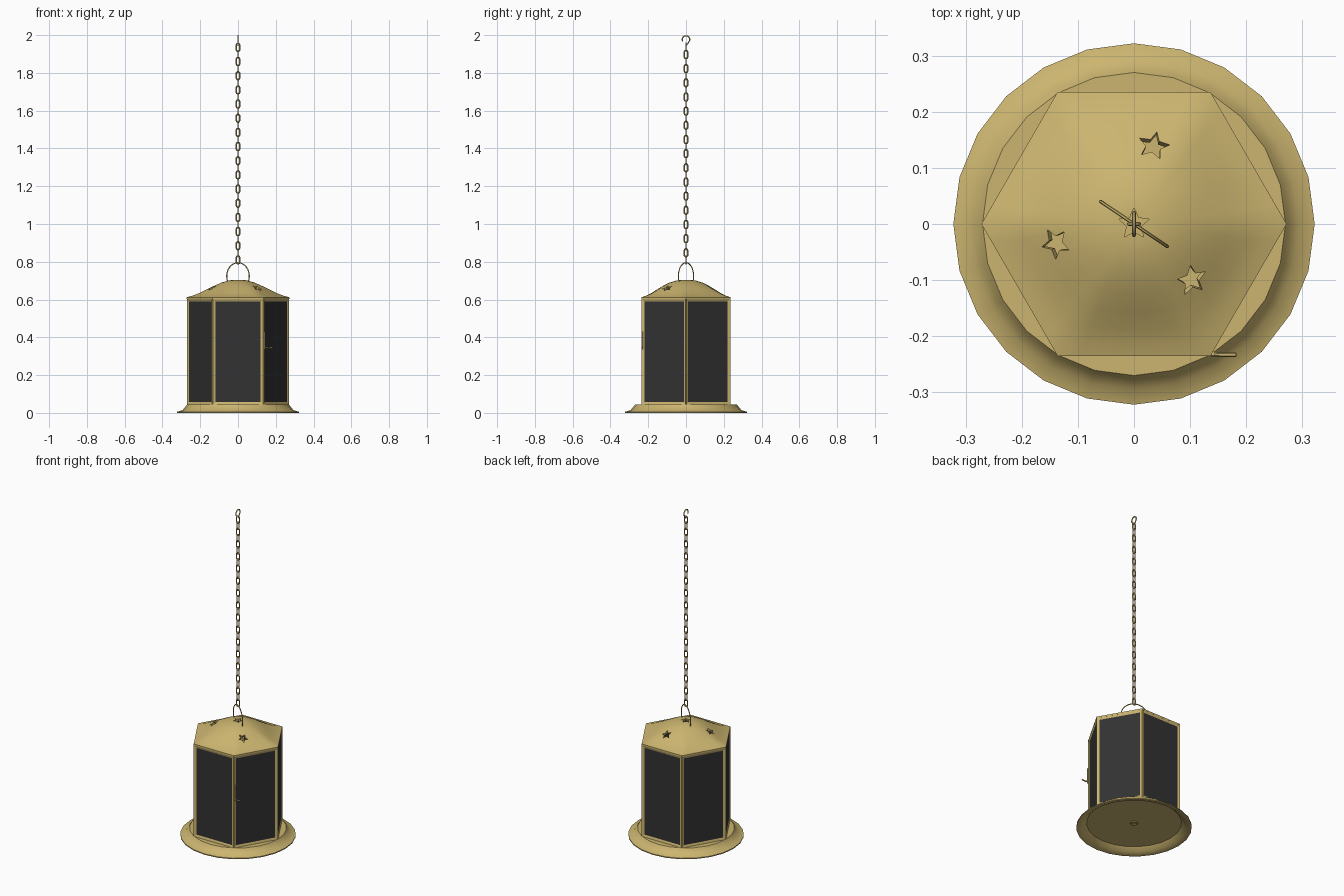
import bpy, bmesh
from math import sin, cos, pi, radians
from mathutils import Matrix, Vector

if "Cube" in bpy.data.objects:
    bpy.data.objects.remove(bpy.data.objects["Cube"])

R = 0.272               # hexagon corner radius
AP = R * cos(pi / 6)    # hexagon apothem


def material(name, rgb):
    m = bpy.data.materials.new(name)
    m.use_nodes = True
    m.diffuse_color = (*rgb, 1)
    m.node_tree.nodes["Principled BSDF"].inputs["Base Color"].default_value = (*rgb, 1)
    return m


brass = material("brass", (0.60, 0.46, 0.16))
glass = material("smoked glass", (0.032, 0.032, 0.032))


def finish(name, bm, mats=(brass,), smooth=None):
    bmesh.ops.recalc_face_normals(bm, faces=bm.faces[:])
    me = bpy.data.meshes.new(name)
    bm.to_mesh(me)
    bm.free()
    ob = bpy.data.objects.new(name, me)
    bpy.context.collection.objects.link(ob)
    for m in mats:
        me.materials.append(m)
    if smooth:
        shade(ob, smooth)
    return ob


def activate(ob):
    bpy.ops.object.select_all(action='DESELECT')
    ob.select_set(True)
    bpy.context.view_layer.objects.active = ob


def shade(ob, angle):
    activate(ob)
    bpy.ops.object.shade_smooth_by_angle(angle=radians(angle))


def lathe(name, profile, n, smooth):
    """Revolve (radius, height, hexagon blend) rows; both ends lie on the axis."""
    bm = bmesh.new()
    rings = []
    for r, z, h in profile:
        if r == 0:
            rings.append([bm.verts.new((0, 0, z))] * n)
            continue
        ring = []
        for i in range(n):
            a = 2 * pi * i / n
            hexed = cos(pi / 6) / cos(a % (pi / 3) - pi / 6)
            q = r * (1 - h + h * hexed)
            ring.append(bm.verts.new((q * cos(a), q * sin(a), z)))
        rings.append(ring)
    for a, b in zip(rings, rings[1:]):
        for i in range(n):
            j = (i + 1) % n
            bm.faces.new(list(dict.fromkeys((a[i], a[j], b[j], b[i]))))
    return finish(name, bm, smooth=smooth)


def tube(name, pts, radius, cyclic=False):
    cu = bpy.data.curves.new(name, 'CURVE')
    cu.dimensions = '3D'
    cu.bevel_depth = radius
    cu.bevel_resolution = 1
    cu.use_fill_caps = True
    sp = cu.splines.new('POLY')
    sp.points.add(len(pts) - 1)
    for p, co in zip(sp.points, pts):
        p.co = (*co, 1)
    sp.use_cyclic_u = cyclic
    ob = bpy.data.objects.new(name, cu)
    bpy.context.collection.objects.link(ob)
    cu.materials.append(brass)
    activate(ob)
    bpy.ops.object.convert(target='MESH')
    ob = bpy.context.object
    shade(ob, 50)
    return ob


# Flared round base, hollow underneath
lathe("base", [(0, .045, 0), (.27, .045, 0), (.276, .036, 0), (.294, .014, 0),
               (.322, .006, 0), (.322, 0, 0), (.316, 0, 0), (.288, .009, 0),
               (.265, .03, 0), (0, .03, 0)], 24, 35)
tube("base_ring", [(.018 * cos(i * pi / 8), .018 * sin(i * pi / 8), .029)
                   for i in range(16)], .004, True)

# Bell-shaped roof: round at the crown, hexagonal at the eaves
outer = [(.025, .704, 0), (.05, .701, 0), (.09, .689, .1), (.13, .671, .3),
         (.17, .651, .55), (.21, .632, .8), (.245, .619, .95), (R, .612, 1)]
inner = [(r - .004, z - .014, h) for r, z, h in outer[:-1]]
roof = lathe("roof", [(0, .704, 0)] + outer + [(R, .603, 1), (.25, .603, 1)]
             + inner[::-1] + [(0, .69, 0)], 48, None)

# Star-shaped openings
def cut_star(x, y, z, tilt, azimuth):
    bm = bmesh.new()
    vs = []
    for i in range(10):
        r = .029 if i % 2 == 0 else .0135
        a = 2 * pi * i / 10
        vs.append(bm.verts.new((r * cos(a), r * sin(a), -.03)))
    f = bm.faces.new(vs)
    ext = bmesh.ops.extrude_face_region(bm, geom=[f])
    bmesh.ops.translate(bm, vec=(0, 0, .06),
                        verts=[v for v in ext["geom"] if isinstance(v, bmesh.types.BMVert)])
    bm.transform(Matrix.Translation((x, y, z)) @ Matrix.Rotation(azimuth, 4, 'Z')
                 @ Matrix.Rotation(tilt, 4, 'Y'))
    cutter = finish("star_cutter", bm)
    cutter.hide_render = True
    mod = roof.modifiers.new("star", 'BOOLEAN')
    mod.operation = 'DIFFERENCE'
    mod.solver = 'EXACT'
    mod.object = cutter
    activate(roof)
    bpy.ops.object.modifier_apply(modifier=mod.name)
    bpy.data.objects.remove(cutter)


for deg in (76, 194, 316):
    a = radians(deg)
    cut_star(.143 * cos(a), .143 * sin(a), .658, radians(26), a)
cut_star(0, 0, .698, 0, pi / 2)
shade(roof, 30)

# Six framed glass panels with slim corner posts
Z0, Z1 = .045, .604
for k in range(6):
    bm = bmesh.new()
    bmesh.ops.create_cube(bm, size=1)
    bm.transform(Matrix.Diagonal((.012, R - .005, Z1 - Z0, 1)))
    for s in (1, -1):
        face = max(bm.faces, key=lambda f: s * f.calc_center_median().x
                   + (f.calc_area() if abs(f.normal.x) > .9 else -9))
        bmesh.ops.inset_individual(bm, faces=[face], thickness=.019)
        face.material_index = 1
        bmesh.ops.translate(bm, verts=face.verts, vec=(-s * .004, 0, 0))
    ang = radians(30 + 60 * k)
    bm.transform(Matrix.Rotation(ang, 4, 'Z')
                 @ Matrix.Translation((AP - .006, 0, (Z0 + Z1) / 2)))
    finish(f"panel_{k + 1}", bm, (brass, glass))

    bm = bmesh.new()
    bmesh.ops.create_cone(bm, cap_ends=True, segments=8, radius1=.007,
                          radius2=.007, depth=Z1 - Z0)
    c = radians(60 * k)
    bm.transform(Matrix.Translation((.262 * cos(c), .262 * sin(c), (Z0 + Z1) / 2)))
    finish(f"corner_post_{k + 1}", bm, smooth=50)

# Door latch at the front left corner
tube("latch_bar", [(.137, -.232, .35), (.155, -.233, .343), (.182, -.233, .345)], .004)
tube("latch_plate", [(.141, -.231, .335), (.141, -.231, .43)], .004)

# Carrying hoop, turned slightly about the vertical
tw = radians(-34)
hoop = []
for i in range(25):
    a = radians(-25 + 230 * i / 24)
    hoop.append((.072 * cos(a) * cos(tw), .072 * cos(a) * sin(tw), .724 + .071 * sin(a)))
tube("hoop", hoop, .003)

# Chain of alternating links
PITCH, W, H = .0375, .0095, .0125
pts = []
for i in range(16):
    a = 2 * pi * (i + .5) / 16
    pts.append((W * cos(a), 0, W * sin(a) + (H if sin(a) > 0 else -H)))
link = tube("chain_link_1", pts, .0035, True)
link.location.z = .81
for i in range(1, 31):
    ob = link.copy()
    ob.name = f"chain_link_{i + 1}"
    ob.location.z = .81 + PITCH * i
    ob.rotation_euler.z = pi / 2 * (i % 2)
    bpy.context.collection.objects.link(ob)

# Open hook at the top
hook = [(0, 0, 1.945), (0, .008, 1.952)]
for i in range(15):
    a = radians(-50 + 260 * i / 14)
    hook.append((0, .02 * cos(a), 1.977 + .0195 * sin(a)))
tube("hook", hook, .0035)
